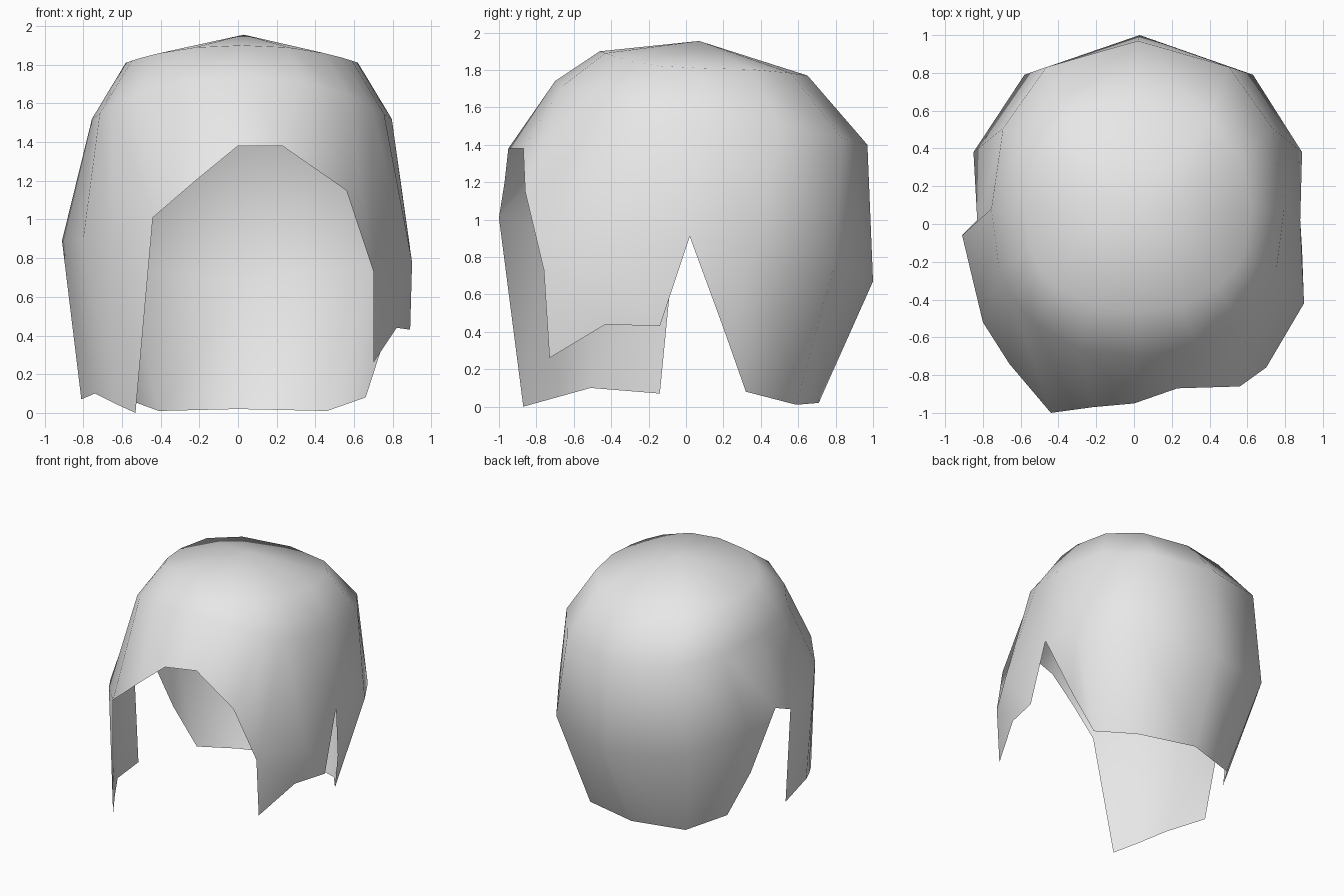
import bpy, bmesh
from math import sin, cos, radians

cube = bpy.data.objects.get("Cube")
if cube:
    bpy.data.objects.remove(cube, do_unlink=True)

# Column directions around one half of the head, front to back;
# the side direction occurs twice so that the ear slit can open there.
ANGLES = (0, 20, 42, 57, 70, 90, 90, 115, 145, 180)
SLIT = 5
LAST = len(ANGLES) - 1


def crown_point(angle, side, width, front, back, heights):
    """Point of a slightly boxy oval ring whose height varies front to back."""
    s, c = sin(radians(angle)), cos(radians(angle))
    z_front, z_side, z_back = heights
    depth, z_end = (front, z_front) if c > 0 else (back, z_back)
    y = 0.08 - depth * (abs(c) ** 0.85) * (1 if c > 0 else -1)
    return (0.02 + side * width * abs(s) ** 0.85, y, z_side + (z_end - z_side) * c * c)


# Widest line and hem of each half; None means the hairline ends there
left_wide = [(0, -.95, 1.38), (.23, -.87, 1.38), (.56, -.86, 1.15), (.7, -.76, .73),
             (.9, -.42, .78), (.88, .02, .91), (.88, .02, .91), (.89, .38, .85),
             (.63, .79, .75), (.03, 1, .67)]
left_hem = [None, None, None, (.7, -.73, .26), (.82, -.43, .44), (.89, -.14, .43),
            (.77, .2, .42), (.66, .32, .08), (.46, .59, .01), (0, .71, .02)]
right_wide = [(0, -.95, 1.38), (-.22, -.97, 1.2), (-.44, -1, 1.01), (-.66, -.74, .95),
              (-.8, -.52, .9), (-.91, -.06, .89), (-.83, .02, .91), (-.85, .38, .85),
              (-.58, .79, .75), (.03, 1, .67)]
right_hem = [None, None, (-.53, -.87, 0), (-.64, -.69, .05), (-.74, -.51, .1),
             (-.81, -.14, .07), (-.73, .2, .42), (-.6, .32, .08), (-.41, .59, .01),
             (0, .71, .02)]

bm = bmesh.new()


def build_half(side, wide, hem):
    """Skin one half of the shell from the top of the head to the hem."""
    pole = bm.verts.new((0.03, 0.07, 1.955))
    rows = [
        [crown_point(a, side, 0.6, 0.54, 0.57, (1.9, 1.81, 1.77)) for a in ANGLES],
        [crown_point(a, side, 0.775, 0.78, 0.89, (1.74, 1.52, 1.4)) for a in ANGLES],
        wide, hem]
    rows = [[bm.verts.new(p) if p else None for p in row] for row in rows]
    for i in range(LAST):
        faces = [] if i == SLIT else [[pole, rows[0][i], rows[0][i + 1]]]
        for r in range(3):
            upper, lower = rows[r], rows[r + 1]
            if i == SLIT and r != 1:
                continue
            faces.append([upper[i], lower[i], lower[i + 1], upper[i + 1]])
        for f in faces:
            if all(f):
                bm.faces.new(f if side > 0 else f[::-1])


build_half(1, left_wide, left_hem)
build_half(-1, right_wide, right_hem)

# Weld the two halves and collapse the closed part of the slit
bmesh.ops.remove_doubles(bm, verts=bm.verts, dist=0.002)
bmesh.ops.dissolve_degenerate(bm, edges=bm.edges, dist=0.002)
loose = [v for v in bm.verts if not v.link_faces]
bmesh.ops.delete(bm, geom=loose, context='VERTS')
for face in bm.faces:
    face.smooth = True

mesh = bpy.data.meshes.new("hair_shell")
bm.to_mesh(mesh)
bm.free()
hair = bpy.data.objects.new("hair_shell", mesh)
bpy.context.collection.objects.link(hair)

# Single plain colour
grey = bpy.data.materials.new("light_grey")
grey.use_nodes = True
colour = (0.8, 0.8, 0.8, 1)
grey.diffuse_color = colour
grey.node_tree.nodes["Principled BSDF"].inputs["Base Color"].default_value = colour
mesh.materials.append(grey)
